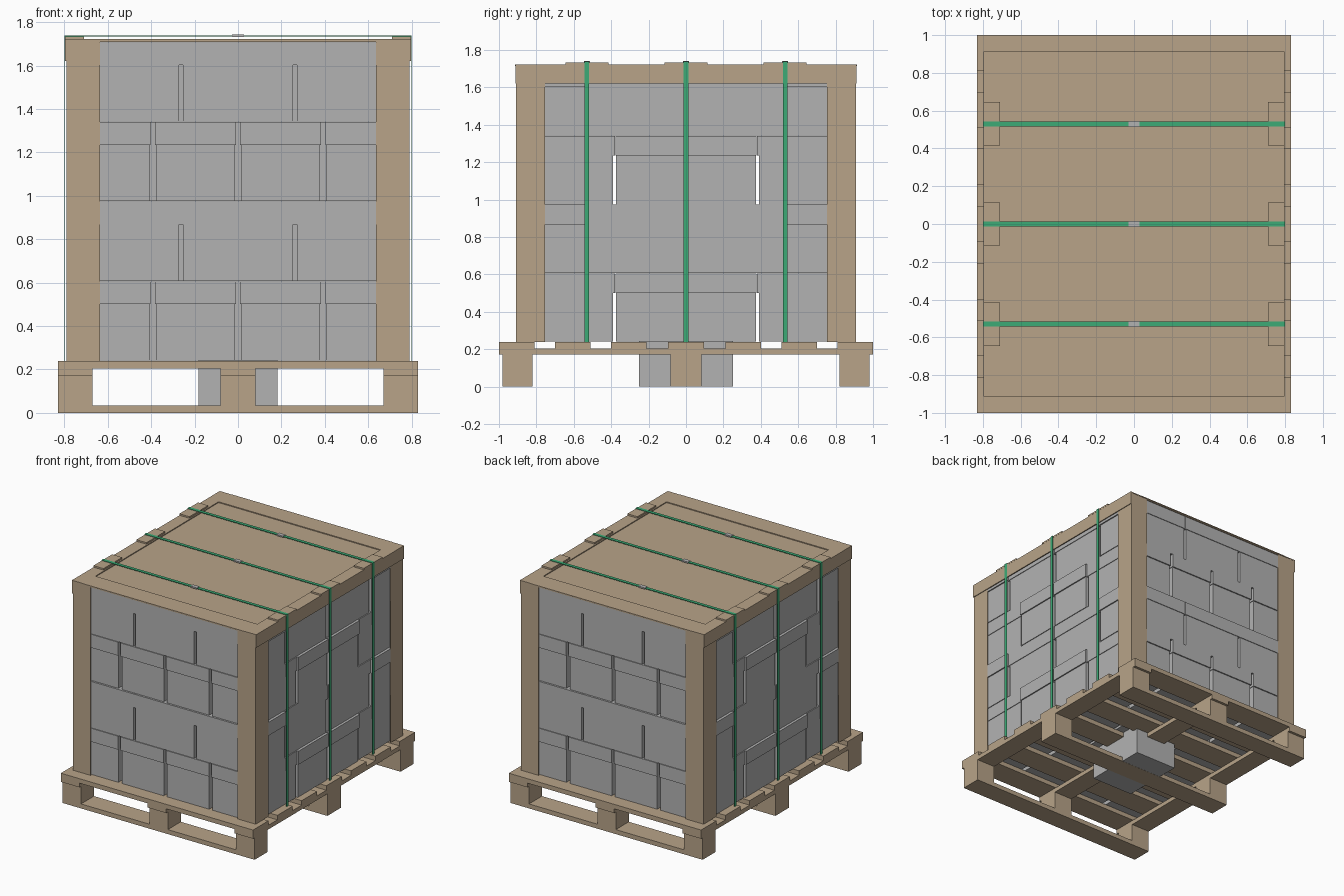
import bpy, bmesh

if "Cube" in bpy.data.objects:
    bpy.data.objects.remove(bpy.data.objects["Cube"])


def material(name, rgb):
    m = bpy.data.materials.new(name)
    m.diffuse_color = (*rgb, 1)
    m.use_nodes = True
    m.node_tree.nodes["Principled BSDF"].inputs["Base Color"].default_value = m.diffuse_color
    return m


WOOD = material("light wood", (0.48, 0.37, 0.25))
GREY = material("carton grey", (0.45, 0.45, 0.45))
GREEN = material("strap green", (0.045, 0.41, 0.18))


def boxes(name, mat, spans):
    """One object made of boxes, each given as (x0, x1, y0, y1, z0, z1)."""
    bm = bmesh.new()
    for x0, x1, y0, y1, z0, z1 in spans:
        for v in bmesh.ops.create_cube(bm, size=1)["verts"]:
            v.co.x = x0 if v.co.x < 0 else x1
            v.co.y = y0 if v.co.y < 0 else y1
            v.co.z = z0 if v.co.z < 0 else z1
    return finish(name, mat, bm)


def finish(name, mat, bm):
    me = bpy.data.meshes.new(name)
    bm.to_mesh(me)
    bm.free()
    me.materials.append(mat)
    ob = bpy.data.objects.new(name, me)
    bpy.context.collection.objects.link(ob)
    return ob


def prism(name, mat, outline, z0, z1):
    """Vertical extrusion of a closed outline."""
    bm = bmesh.new()
    face = bm.faces.new([bm.verts.new((x, y, z0)) for x, y in outline])
    top = bmesh.ops.extrude_face_region(bm, geom=[face])["geom"]
    for v in top:
        if isinstance(v, bmesh.types.BMVert):
            v.co.z = z1
    bmesh.ops.recalc_face_normals(bm, faces=bm.faces)
    return finish(name, mat, bm)


# Pallet: runners, blocks, stringers and deck boards
COLS = [(-0.83, -0.67), (-0.08, 0.08), (0.67, 0.83)]
ROWS = [(-0.98, -0.82), (-0.083, 0.083), (0.82, 0.98)]
boxes("pallet_runners", WOOD, [(-0.83, 0.83, *r, 0, 0.035) for r in ROWS])
boxes("pallet_blocks", WOOD, [(*c, *r, 0.035, 0.172) for c in COLS for r in ROWS])
boxes("pallet_stringers", WOOD, [(*c, -1, 1, 0.172, 0.205) for c in COLS])
DECK = [(-1, -0.81), (-0.70, -0.51), (-0.40, -0.21), (-0.095, 0.095),
        (0.21, 0.40), (0.51, 0.70), (0.81, 1)]
boxes("pallet_deck", WOOD, [(-0.83, 0.83, *d, 0.205, 0.24) for d in DECK])


# Cartons: a body with a slightly wider lid
def carton(cx, cy, z, turned):
    parts = []
    for a, b, z0, z1 in ((0.181, 0.2525, 0, 0.26), (0.186, 0.262, 0.26, 0.365)):
        hx, hy = (b, a) if turned else (a, b)
        parts.append((cx - hx, cx + hx, cy - hy, cy + hy, z + z0, z + z1))
    return parts


FOUR = (-0.588, -0.196, 0.196, 0.588)
THREE = (-0.525, 0, 0.525)
for layer in range(4):
    z = 0.241 + 0.367 * layer
    across, along = ((0.192, 0.642), (0.72, 0.265))[layer % 2]
    parts = []
    for s in (-1, 1):
        for x in THREE:
            parts += carton(x, s * across, z, True)
        for x in FOUR:
            parts += carton(x, s * along, z, False)
    boxes(f"carton_layer_{layer + 1}", GREY, parts)
boxes("carton_under_deck", GREY, carton(0, 0, 0.001, False))

# Corner angle boards
for i, (sx, sy) in enumerate([(-1, -1), (1, -1), (1, 1), (-1, 1)]):
    ell = [(0.635, 0.91), (0.79, 0.91), (0.79, 0.755), (0.784, 0.755),
           (0.784, 0.904), (0.635, 0.904)]
    prism(f"corner_post_{i + 1}", WOOD, [(sx * x, sy * y) for x, y in ell], 0.24, 1.712)

# Top cover with edge boards
boxes("top_sheet", WOOD, [(-0.79, 0.79, -0.91, 0.91, 1.709, 1.715)])
boxes("top_end_boards", WOOD, [(-0.70, 0.70, *r, 1.715, 1.722)
                               for r in ((-0.914, -0.76), (0.76, 0.914))])
edge = []
for s in (-1, 1):
    edge.append((*sorted((s * 0.788, s * 0.796)), -0.912, 0.912, 1.62, 1.722))
    edge.append((*sorted((s * 0.70, s * 0.788)), -0.912, 0.912, 1.715, 1.722))
boxes("top_side_angles", WOOD, edge)

# Straps with edge protectors and clips
STRAPS = (-0.53, 0, 0.53)
boxes("strap_protectors", WOOD, [(*sorted((s * 0.71, s * 0.797)), y - 0.115, y + 0.115, 1.722, 1.734)
                                 for y in STRAPS for s in (-1, 1)])
bands = []
for y in STRAPS:
    bands.append((-0.80, 0.80, y - 0.0125, y + 0.0125, 1.733, 1.738))
    for s in (-1, 1):
        bands.append((*sorted((s * 0.796, s * 0.80)), y - 0.0125, y + 0.0125, 0.24, 1.733))
boxes("straps", GREEN, bands)
boxes("strap_clips", GREY, [(-0.028, 0.028, y - 0.016, y + 0.016, 1.731, 1.742) for y in STRAPS])
